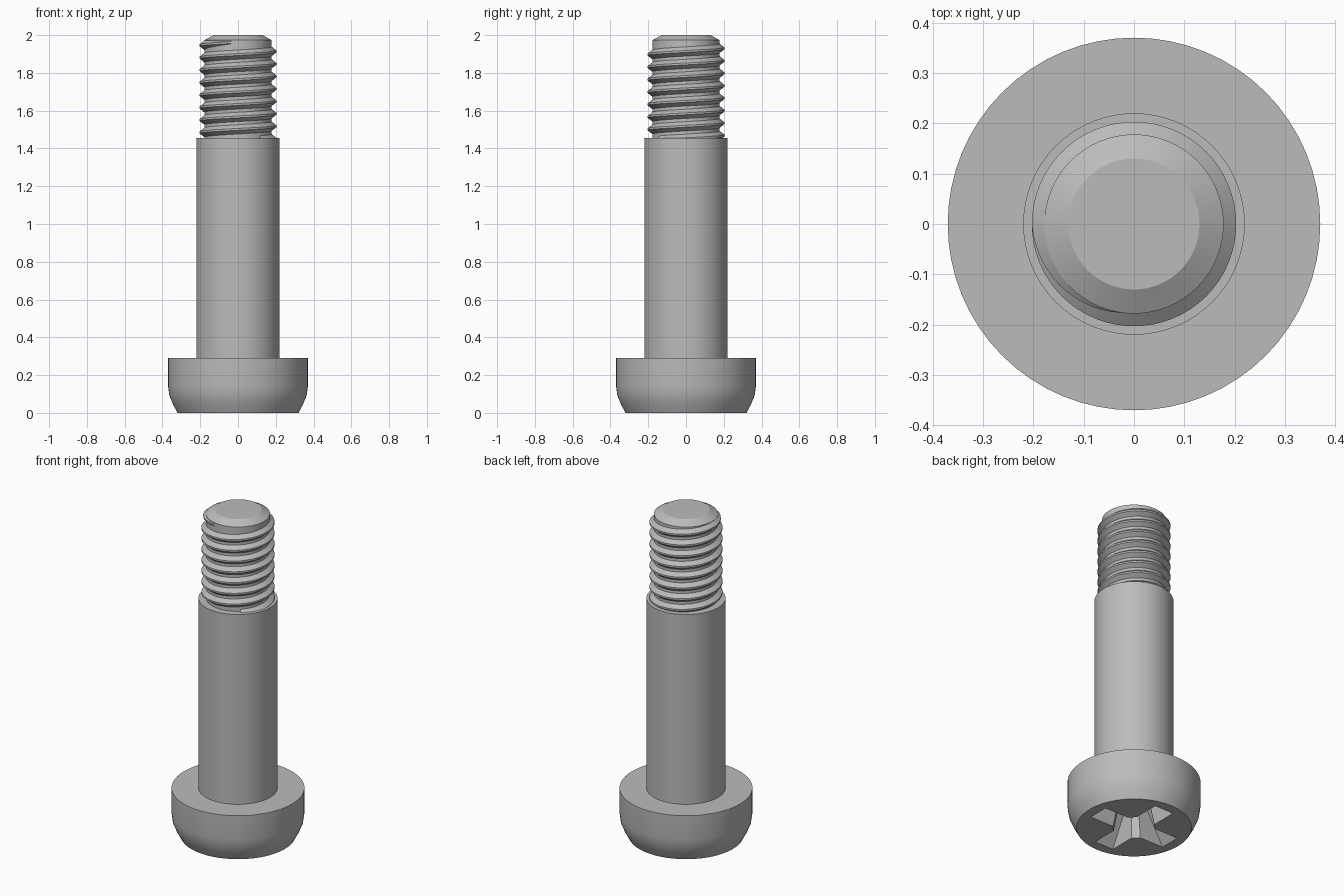
import bpy, bmesh, math

cube = bpy.data.objects.get("Cube")
if cube:
    bpy.data.objects.remove(cube, do_unlink=True)

SEG = 64
steel = bpy.data.materials.new("steel grey")
steel.use_nodes = True
grey = (0.5, 0.5, 0.5, 1)
steel.diffuse_color = grey
steel.node_tree.nodes["Principled BSDF"].inputs["Base Color"].default_value = grey


def finish(bm, name, smooth=True):
    bmesh.ops.recalc_face_normals(bm, faces=bm.faces)
    mesh = bpy.data.meshes.new(name)
    bm.to_mesh(mesh)
    bm.free()
    mesh.materials.append(steel)
    obj = bpy.data.objects.new(name, mesh)
    bpy.context.collection.objects.link(obj)
    if smooth:
        smooth_sharp(obj)
    return obj


def smooth_sharp(obj):
    bpy.ops.object.select_all(action="DESELECT")
    obj.select_set(True)
    bpy.context.view_layer.objects.active = obj
    bpy.ops.object.shade_smooth_by_angle(angle=math.radians(25))


def loft(rings, name, smooth=True):
    """Closed solid through equally long rings of points."""
    bm = bmesh.new()
    loops = [[bm.verts.new(p) for p in ring] for ring in rings]
    n = len(loops[0])
    for a, b in zip(loops, loops[1:]):
        for i in range(n):
            j = (i + 1) % n
            bm.faces.new((a[i], a[j], b[j], b[i]))
    bm.faces.new(loops[0])
    bm.faces.new(loops[-1])
    return finish(bm, name, smooth)


def lathe(profile, name):
    turn = [math.tau * i / SEG for i in range(SEG)]
    return loft([[(r * math.cos(t), r * math.sin(t), z) for t in turn]
                 for r, z in profile], name)


# Head, shoulder and threaded core
head = lathe([(0.32, 0), (0.344, 0.045), (0.363, 0.09), (0.37, 0.14), (0.37, 0.29)], "head")
lathe([(0.22, 0.28), (0.22, 1.455)], "shoulder")
lathe([(0.178, 1.44), (0.178, 1.973), (0.13, 2)], "threaded_core")


# Cross recess: tapered cutter with chamfered inner corners
def cross(reach, half, fillet, z):
    points = []
    for k in range(4):
        c, s = math.cos(k * math.pi / 2), math.sin(k * math.pi / 2)
        arm = [(half + fillet, -half), (reach, -half), (reach, half), (half + fillet, half)]
        points += [(x * c - y * s, x * s + y * c, z) for x, y in arm]
    return points


cutter = loft([cross(0.268, 0.066, 0.035, -0.02), cross(0.26, 0.064, 0.035, 0),
               cross(0.12, 0.042, 0.025, 0.2)], "recess_cutter", smooth=False)
cutter.hide_render = True
cutter.hide_viewport = True
cut = head.modifiers.new("cross recess", "BOOLEAN")
cut.operation = "DIFFERENCE"
cut.solver = "EXACT"
cut.object = cutter
bpy.context.view_layer.objects.active = head
bpy.ops.object.select_all(action="DESELECT")
head.select_set(True)
bpy.ops.object.modifier_apply(modifier=cut.name)
bpy.data.objects.remove(cutter, do_unlink=True)
smooth_sharp(head)

# Right-handed thread, fading into the core near the tip
PITCH, ROOT, CREST = 0.066, 0.175, 0.203
end_angle = 1.5 * math.pi
end_z = 1.963
steps = int(7.9 * SEG)
rings = []
for i in range(steps + 1):
    back = (steps - i) * math.tau / SEG
    fade = min(1, 0.02 + back / (0.5 * math.pi))
    t = end_angle - back
    z = end_z - PITCH * back / math.tau
    crest = ROOT + (CREST - ROOT) * fade
    base = 0.008 + 0.019 * fade
    section = [(ROOT, -base), (crest, -0.005), (crest, 0.005), (ROOT, base)]
    rings.append([(r * math.cos(t), r * math.sin(t), z + h) for r, h in section])
loft(rings, "screw_thread")
